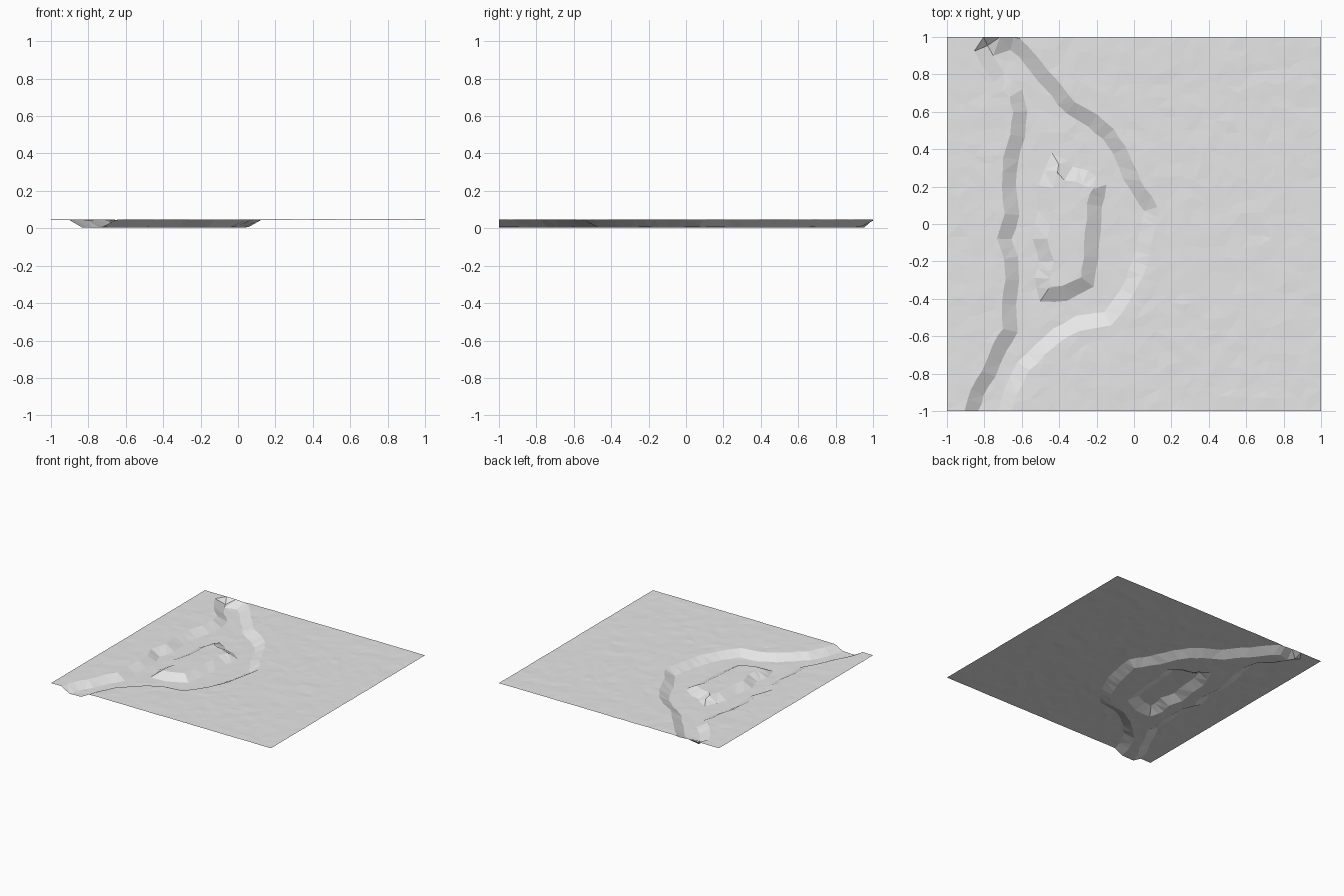
import bpy
import bmesh
import random
from mathutils import Vector, noise
from mathutils.geometry import delaunay_2d_cdt, intersect_point_line

random.seed(4)
cube = bpy.data.objects.get("Cube")
if cube:
    bpy.data.objects.remove(cube, do_unlink=True)

HALF = 0.036      # half the plan width of a bank
BED, LAND = 0.005, 0.046
CELL = 1 / 16


def path(*pairs):
    return [Vector(p) for p in pairs]


# Centre lines of the banks, running from the front edge to the back edge
west_bank = path(
    (-.87, -1), (-.84, -.9), (-.78, -.8), (-.72, -.66), (-.66, -.57),
    (-.67, -.43), (-.65, -.3), (-.66, -.18), (-.69, -.08), (-.65, .05),
    (-.67, .2), (-.66, .35), (-.62, .47), (-.61, .6), (-.63, .7),
    (-.72, .78), (-.79, .88), (-.84, 1))
east_bank = path(
    (-.69, -1), (-.66, -.9), (-.59, -.76), (-.5, -.67), (-.41, -.59),
    (-.3, -.53), (-.14, -.51), (-.07, -.42), (-.01, -.31), (.03, -.21),
    (.06, -.1), (.08, 0), (.09, .08), (.03, .17), (-.02, .26),
    (-.08, .39), (-.14, .48), (-.22, .55), (-.34, .62), (-.41, .71),
    (-.49, .79), (-.59, .92), (-.68, 1))
island = path(
    (-.48, -.38), (-.37, -.37), (-.25, -.31), (-.23, -.18), (-.22, -.04),
    (-.21, .1), (-.18, .2), (-.26, .25), (-.35, .27), (-.42, .35),
    (-.47, .2), (-.48, .07), (-.5, -.08), (-.47, -.2), (-.49, -.29))
river = west_bank + east_bank[::-1]


def segments(line, closed):
    pairs = list(zip(line, line[1:]))
    return pairs + [(line[-1], line[0])] if closed else pairs


all_segments = (segments(west_bank, False) + segments(east_bank, False)
                + segments(island, True))


def bank_distance(p):
    best = 9.0
    for a, b in all_segments:
        t = intersect_point_line(p, a, b)[1]
        best = min(best, (p - a.lerp(b, max(0, min(1, t)))).length)
    return best


def inside(p, polygon):
    hit = False
    for a, b in segments(polygon, True):
        if (a.y > p.y) != (b.y > p.y):
            if p.x < a.x + (b.x - a.x) * (p.y - a.y) / (b.y - a.y):
                hit = not hit
    return hit


def height(p):
    wet = inside(p, river) and not inside(p, island)
    d = bank_distance(p) * (1 if wet else -1)
    t = max(0, min(1, (HALF * 0.93 - d) / (2 * HALF * 0.93)))
    ripple = noise.noise(Vector((p.x * 9, p.y * 9, 0))) * 0.002
    return max(0, BED + (LAND - BED) * t + ripple + random.uniform(-.001, .001))


points, edges = [], []


def subdivide(line, closed):
    out = []
    for a, b in segments(line, closed):
        out += [a, a.lerp(b, 0.5)]
    return out if closed else out + [line[-1]]


def add_bank(line, closed):
    """Add the crest and foot lines on the two sides of a bank."""
    fine = subdivide(line, closed)
    n = len(fine)
    for side in (-1, 1):
        start = len(points)
        for i, p in enumerate(fine):
            if not closed and i in (0, n - 1):
                points.append(p + Vector((side * HALF, 0)))
                continue
            along = (fine[(i + 1) % n] - fine[i - 1]).normalized()
            across = Vector((along.y, -along.x))
            q = p + across * side * HALF * random.uniform(0.95, 1.2)
            q.y = max(-0.99, min(0.99, q.y))
            points.append(q)
        for i in range(n if closed else n - 1):
            edges.append((start + i, start + (i + 1) % n))


add_bank(west_bank, False)
add_bank(east_bank, False)
add_bank(island, True)

# Loose grid of ground points between the banks
steps = round(2 / CELL)
for i in range(steps + 1):
    for j in range(steps + 1):
        p = Vector((-1 + i * CELL, -1 + j * CELL))
        if 0 < i < steps:
            p.x += random.uniform(-.3, .3) * CELL
        if 0 < j < steps:
            p.y += random.uniform(-.3, .3) * CELL
        if bank_distance(p) > HALF * 1.6:
            points.append(p)

flat_verts, _, faces, *_ = delaunay_2d_cdt(points, edges, [], 0, 1e-5)

# Terrain sheet
bm = bmesh.new()
verts = [bm.verts.new((p.x, p.y, height(p))) for p in flat_verts]
for f in faces:
    bm.faces.new([verts[i] for i in f])
bm.normal_update()
for f in bm.faces:
    if f.normal.z < 0:
        f.normal_flip()
mesh = bpy.data.meshes.new("river_terrain")
bm.to_mesh(mesh)
bm.free()
terrain = bpy.data.objects.new("river_terrain", mesh)
bpy.context.collection.objects.link(terrain)

# Single plain grey
grey = bpy.data.materials.new("light_grey_ground")
grey.use_nodes = True
colour = (0.8, 0.8, 0.8, 1)
grey.diffuse_color = colour
grey.node_tree.nodes["Principled BSDF"].inputs["Base Color"].default_value = colour
mesh.materials.append(grey)
